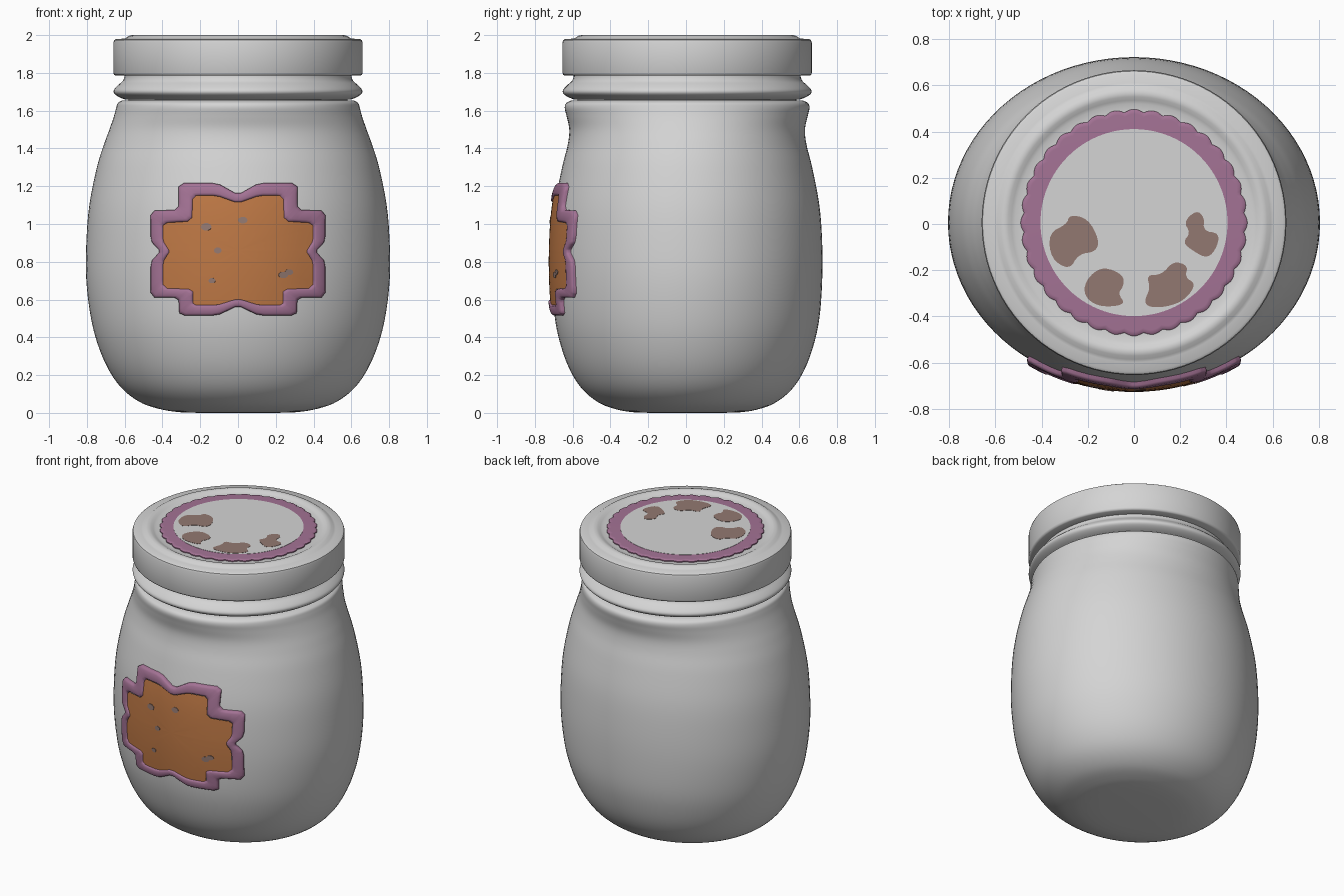
import bpy, bmesh, math
from mathutils import Vector

if "Cube" in bpy.data.objects:
    bpy.data.objects.remove(bpy.data.objects["Cube"])

CY = 0.006   # y of the jar's axis
N = 96


def material(name, rgb):
    m = bpy.data.materials.new(name)
    m.diffuse_color = (*rgb, 1)
    m.use_nodes = True
    m.node_tree.nodes["Principled BSDF"].inputs["Base Color"].default_value = m.diffuse_color
    return m


GREY = material("pale grey", (0.66, 0.66, 0.66))
PURPLE = material("mauve", (0.37, 0.17, 0.30))
ORANGE = material("burnt orange", (0.52, 0.19, 0.06))
BROWN = material("grey brown", (0.29, 0.19, 0.165))


def make(name, verts, faces, mat, angle=40):
    bm = bmesh.new()
    vs = [bm.verts.new(v) for v in verts]
    for f in faces:
        bm.faces.new([vs[i] for i in f])
    bmesh.ops.remove_doubles(bm, verts=bm.verts, dist=1e-5)
    bmesh.ops.recalc_face_normals(bm, faces=bm.faces)
    me = bpy.data.meshes.new(name)
    bm.to_mesh(me)
    bm.free()
    ob = bpy.data.objects.new(name, me)
    bpy.context.collection.objects.link(ob)
    me.materials.append(mat)
    bpy.ops.object.select_all(action='DESELECT')
    ob.select_set(True)
    bpy.context.view_layer.objects.active = ob
    bpy.ops.object.shade_smooth_by_angle(angle=math.radians(angle))
    return ob


def bridge(rings, cap_first=False, cap_last=False):
    """Join closed rings of equal length into one skin."""
    n = len(rings[0])
    verts = [v for r in rings for v in r]
    faces = [(a * n + i, a * n + (i + 1) % n, (a + 1) * n + (i + 1) % n, (a + 1) * n + i)
             for a in range(len(rings) - 1) for i in range(n)]
    if cap_first:
        faces.append(tuple(range(n)))
    if cap_last:
        faces.append(tuple((len(rings) - 1) * n + i for i in range(n)))
    return verts, faces


def ellipse(z, rx, ry):
    return [(rx * math.cos(2 * math.pi * i / N), CY + ry * math.sin(2 * math.pi * i / N), z)
            for i in range(N)]


def spline(pts, steps=5):
    """Smooth curve through profile points."""
    p = [Vector(q) for q in pts]
    out = []
    for i in range(len(p) - 1):
        a, b, c, d = p[max(i - 1, 0)], p[i], p[i + 1], p[min(i + 2, len(p) - 1)]
        for s in range(steps):
            t = s / steps
            out.append(0.5 * (2 * b + (c - a) * t + (2 * a - 5 * b + 4 * c - d) * t * t
                              + (3 * b - a - 3 * c + d) * t ** 3))
    return out + [p[-1]]


# Jar body: oval belly (z, x radius, y radius) blending to a round shoulder
belly = spline([(0.003, 0.30, 0.28), (0.015, 0.39, 0.36), (0.05, 0.505, 0.46), (0.12, 0.605, 0.55),
                (0.22, 0.68, 0.617), (0.35, 0.738, 0.667), (0.5, 0.778, 0.70), (0.7, 0.803, 0.715),
                (0.9, 0.803, 0.715), (1.1, 0.787, 0.70), (1.3, 0.747, 0.662), (1.42, 0.71, 0.632),
                (1.5, 0.681, 0.624), (1.57, 0.657, 0.638), (1.615, 0.645, 0.648),
                (1.64, 0.636, 0.64), (1.653, 0.615, 0.615)])
rings = [ellipse(0, 0.2, 0.19)] + [ellipse(*p) for p in belly]
rings += [ellipse(1.655, 0.58, 0.58), ellipse(1.8, 0.58, 0.58)]
make("jar_body", *bridge(rings, True, True), GREY)

# Rounded ring around the neck
collar = spline([(1.66, 0.60), (1.672, 0.63), (1.69, 0.655), (1.71, 0.657),
                 (1.735, 0.635), (1.755, 0.612), (1.775, 0.602), (1.79, 0.60)], 3)
rings = [ellipse(1.66, 0.57, 0.57)] + [ellipse(z, r, r) for z, r in collar]
make("neck_ring", *bridge(rings, True, True), GREY)

# Lid with a raised bead and a shallow well on top
lid = [(1.785, 0.57), (1.785, 0.648), (1.79, 0.656), (1.80, 0.66), (1.96, 0.66), (1.973, 0.656),
       (1.98, 0.645), (1.981, 0.605), (1.986, 0.592), (1.996, 0.577), (2.0, 0.56), (1.997, 0.545),
       (1.989, 0.53), (1.983, 0.515), (1.982, 0.48)]
make("lid", *bridge([ellipse(z, r, r) for z, r in lid], True, True), GREY)

# Scalloped disc on the lid
def scallop(z, shrink):
    out = []
    for i in range(288):
        a = 2 * math.pi * i / 288
        r = 0.478 + 0.013 * abs(math.cos(18 * a)) - shrink
        out.append((r * math.cos(a), CY + r * math.sin(a), z))
    return out


make("lid_scalloped_band", *bridge([scallop(1.975, 0), scallop(1.989, 0), scallop(1.994, 0.006),
                                    scallop(1.995, 0.02)], False, True), PURPLE)
make("lid_centre_disc", *bridge([ellipse(1.99, 0.405, 0.405), ellipse(1.9965, 0.405, 0.405)],
                                True, True), GREY)


def soften(pts, k):
    """Cut the corners of a closed outline."""
    out = []
    for a, b in zip(pts, pts[1:] + pts[:1]):
        a, b = Vector(a), Vector(b)
        out += [a.lerp(b, k), a.lerp(b, 1 - k)]
    return out


# Blotches painted on the lid disc
blotches = [
    [(-.37, -.04), (-.29, 0), (-.28, .04), (-.2, .025), (-.15, -.07), (-.165, -.12), (-.24, -.13),
     (-.28, -.2), (-.36, -.15)],
    [(-.22, -.28), (-.19, -.22), (-.13, -.185), (-.045, -.22), (-.045, -.27), (-.07, -.3),
     (-.035, -.35), (-.14, -.36), (-.2, -.33)],
    [(.045, -.33), (.07, -.28), (.055, -.22), (.12, -.22), (.17, -.16), (.235, -.18), (.22, -.23),
     (.27, -.26), (.22, -.33), (.14, -.36), (.06, -.36)],
    [(.21, -.08), (.245, -.04), (.215, .01), (.27, .06), (.305, .03), (.3, -.03), (.37, -.04),
     (.36, -.1), (.32, -.15), (.26, -.12)]]
for k, b in enumerate(blotches):
    loop = soften(soften(b, 0.25), 0.25)
    make(f"lid_blotch_{k + 1}", *bridge([[(p.x, p.y, z) for p in loop] for z in (1.995, 1.998)],
                                        True, True), BROWN)


# Front label, wrapped over the belly
def on_belly(x, z, off):
    for a, b in zip(belly, belly[1:]):
        if a[0] <= z <= b[0]:
            _, rx, ry = a.lerp(b, (z - a[0]) / (b[0] - a[0]))
            break
    y = -ry * math.sqrt(1 - (x / rx) ** 2)
    n = Vector((x / rx ** 2, y / ry ** 2)).normalized()
    return (x + n.x * off, CY + y + n.y * off, z)


def outline(half):
    pts = half + [(-x, z) for x, z in half[-2:0:-1]]
    pts = soften(pts, 0.14)
    return [a.lerp(b, s / 4) for a, b in zip(pts, pts[1:] + pts[:1]) for s in range(4)]


outer = outline([(0, 1.155), (.11, 1.217), (.31, 1.217), (.31, 1.075), (.455, 1.07), (.455, .91),
                 (.405, .855), (.455, .80), (.455, .61), (.31, .61), (.305, .515), (.11, .515), (0, .568)])
inner = outline([(0, 1.11), (.11, 1.15), (.235, 1.15), (.24, 1.015), (.39, 1.005), (.39, .91),
                 (.355, .855), (.39, .80), (.39, .66), (.235, .655), (.235, .57), (.11, .57), (0, .605)])

section = [(0, -0.02), (0, 0.014), (0.08, 0.021), (0.22, 0.025), (0.78, 0.025), (0.92, 0.021),
           (1, 0.014), (1, -0.02)]
rings = [[on_belly(*p.lerp(q, t), off) for p, q in zip(outer, inner)] for t, off in section]
make("label_border", *bridge(rings), PURPLE, 50)

mid = Vector((0, 0.86))
rings = [[on_belly(*mid.lerp(p, k), 0.016) for p in inner] for k in (1, .85, .7, .55, .4, .25, .1, .01)]
make("label_panel", *bridge(rings, False, True), ORANGE)

# Small specks on the label
specks = [(-.165, .985, .028, .02), (.025, 1.02, .025, .018), (-.105, .86, .02, .016),
          (-.135, .70, .018, .014), (.235, .73, .025, .018), (.265, .745, .022, .016)]
for k, (x, z, w, h) in enumerate(specks):
    loop = [(x + w * math.cos(i * math.pi / 5), z + h * math.sin(i * math.pi / 5)) for i in range(10)]
    make(f"label_speck_{k + 1}", *bridge([[on_belly(*p, off) for p in loop] for off in (.014, .019)],
                                         True, True), BROWN)
